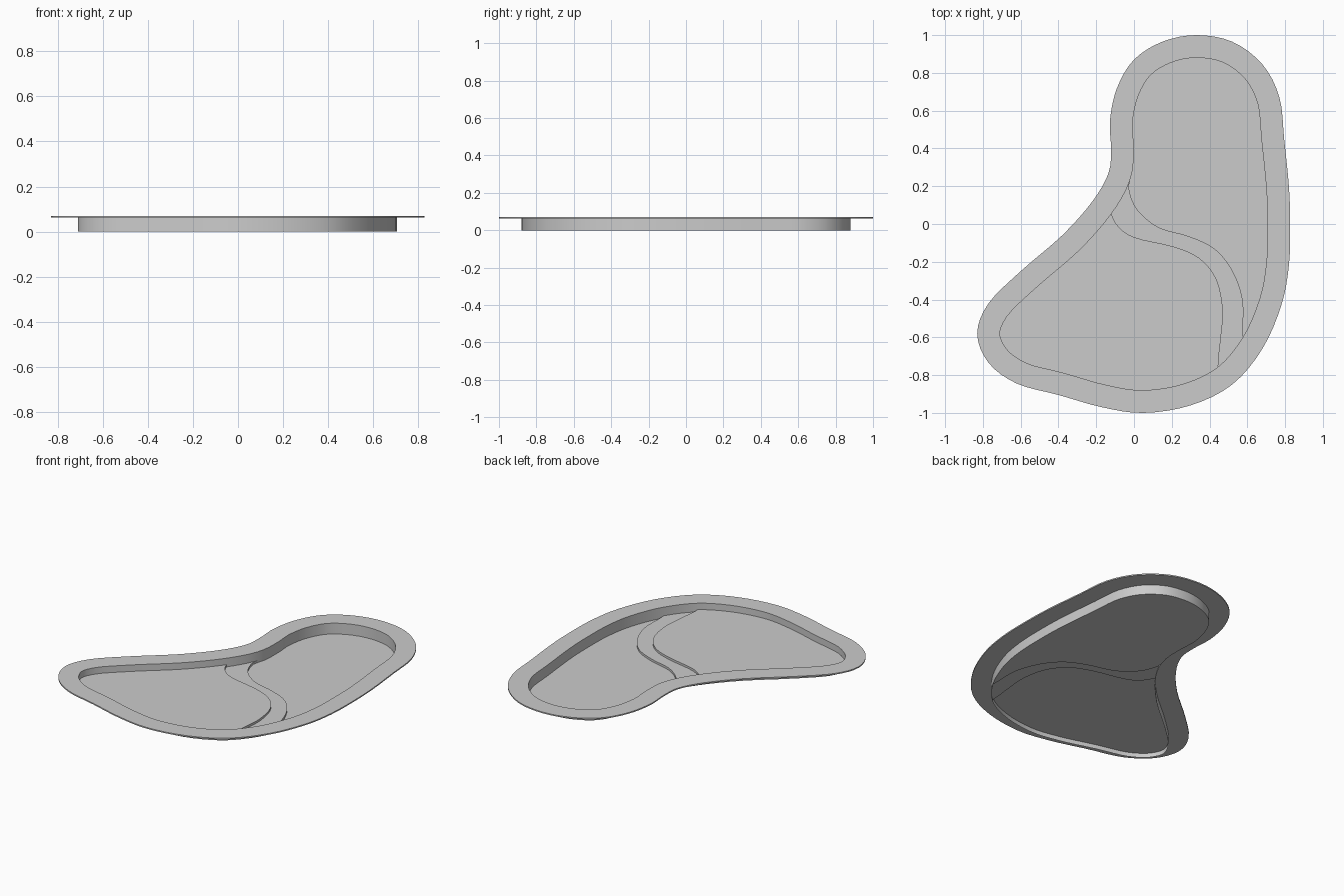
import bpy, bmesh, math
from mathutils import Vector

if "Cube" in bpy.data.objects:
    bpy.data.objects.remove(bpy.data.objects["Cube"])

RIM, RIM_LOW, RIM_TOP = 0.12, 0.062, 0.07
DEEP, MID, SHALLOW = 0.0, 0.014, 0.028

# rim outline, clockwise seen from above
OUTLINE = [(.33, 1), (.52, .965), (.68, .845), (.77, .67), (.795, .45), (.82, .2), (.827, 0),
           (.82, -.22), (.78, -.43), (.68, -.66), (.52, -.85), (.3, -.96), (.05, -1),
           (-.17, -.97), (-.4, -.905), (-.62, -.845), (-.77, -.735), (-.83, -.58), (-.77, -.42),
           (-.6, -.25), (-.38, -.06), (-.22, .12), (-.135, .27), (-.122, .4), (-.127, .55),
           (-.09, .72), (.0, .87), (.15, .965)]
# the two step edges, each running from the notch to the long curved side
STEP_LOW = [(-.03, .21), (-.015, .14), (.03, .06), (.135, -.02), (.29, -.065),
            (.425, -.13), (.52, -.245), (.575, -.4), (.575, -.57)]
STEP_HIGH = [(-.125, .07), (-.09, -.005), (0, -.07), (.21, -.12), (.345, -.18),
             (.435, -.29), (.47, -.45), (.46, -.6), (.445, -.73)]


def smooth(points, closed, steps=4):
    """Catmull-Rom curve through the points."""
    p = [Vector(q) for q in points]
    n = len(p)
    at = (lambda i: p[i % n]) if closed else (lambda i: p[min(max(i, 0), n - 1)])
    out = []
    for i in range(n if closed else n - 1):
        a, b, c, d = at(i - 1), at(i), at(i + 1), at(i + 2)
        for k in range(steps):
            t = k / steps
            out.append(0.5 * (2 * b + (c - a) * t + (2 * a - 5 * b + 4 * c - d) * t * t
                              + (3 * b - a - 3 * c + d) * t ** 3))
    return out if closed else out + [p[-1]]


def inset(loop, dist):
    """Offset a clockwise loop towards its inside."""
    out = []
    for i, p in enumerate(loop):
        t = (loop[(i + 1) % len(loop)] - loop[i - 1]).normalized()
        out.append(p + Vector((t.y, -t.x)) * dist)
    return out


def strip(bm, a, za, b, zb, closed=True):
    """Quads between two matching lines at two heights."""
    va = [bm.verts.new((*p, za)) for p in a]
    vb = [bm.verts.new((*p, zb)) for p in b]
    n = len(a)
    for i in range(n if closed else n - 1):
        j = (i + 1) % n
        bm.faces.new((va[i], va[j], vb[j], vb[i]))


def finish(name, bm):
    bmesh.ops.remove_doubles(bm, verts=bm.verts, dist=1e-5)
    mesh = bpy.data.meshes.new(name)
    bm.to_mesh(mesh)
    bm.free()
    obj = bpy.data.objects.new(name, mesh)
    bpy.context.collection.objects.link(obj)
    bpy.context.view_layer.objects.active = obj
    obj.select_set(True)
    bpy.ops.object.shade_smooth_by_angle(angle=math.radians(30))
    obj.select_set(False)


def panel(name, points, z):
    """Flat floor from a clockwise boundary, facing up."""
    bm = bmesh.new()
    bm.faces.new([bm.verts.new((*p, z)) for p in reversed(points)])
    finish(name, bm)


outer = smooth(OUTLINE, True)
inner = inset(outer, RIM)
n = len(inner)


def snap(curve):
    """Pin both ends of a step edge to the nearest wall points."""
    ends = [min(range(n), key=lambda i: (inner[i] - curve[e]).length) for e in (0, -1)]
    curve[0], curve[-1] = inner[ends[0]], inner[ends[1]]
    return ends


def arc(i, j):
    """Wall points strictly between two indices, clockwise."""
    return [inner[(i + k) % n] for k in range(1, (j - i) % n)]


# flat overhanging rim
bm = bmesh.new()
strip(bm, inner, RIM_TOP, outer, RIM_TOP)
strip(bm, outer, RIM_TOP, outer, RIM_LOW)
strip(bm, outer, RIM_LOW, inner, RIM_LOW)
finish("rim", bm)

# basin wall
bm = bmesh.new()
strip(bm, inner, 0, inner, RIM_TOP)
finish("basin_wall", bm)

# three floor levels
low, high = smooth(STEP_LOW, False), smooth(STEP_HIGH, False)
l0, l1 = snap(low)
h0, h1 = snap(high)
panel("deep_floor", arc(l0, l1) + low[::-1], DEEP)
panel("step_tread", low + arc(l1, h1) + high[::-1] + arc(h0, l0), MID)
panel("shallow_floor", high + arc(h1, h0), SHALLOW)

# step risers
for name, curve, z0, z1 in (("lower_riser", low, DEEP, MID), ("upper_riser", high, MID, SHALLOW)):
    bm = bmesh.new()
    strip(bm, curve, z1, curve, z0, closed=False)
    finish(name, bm)
